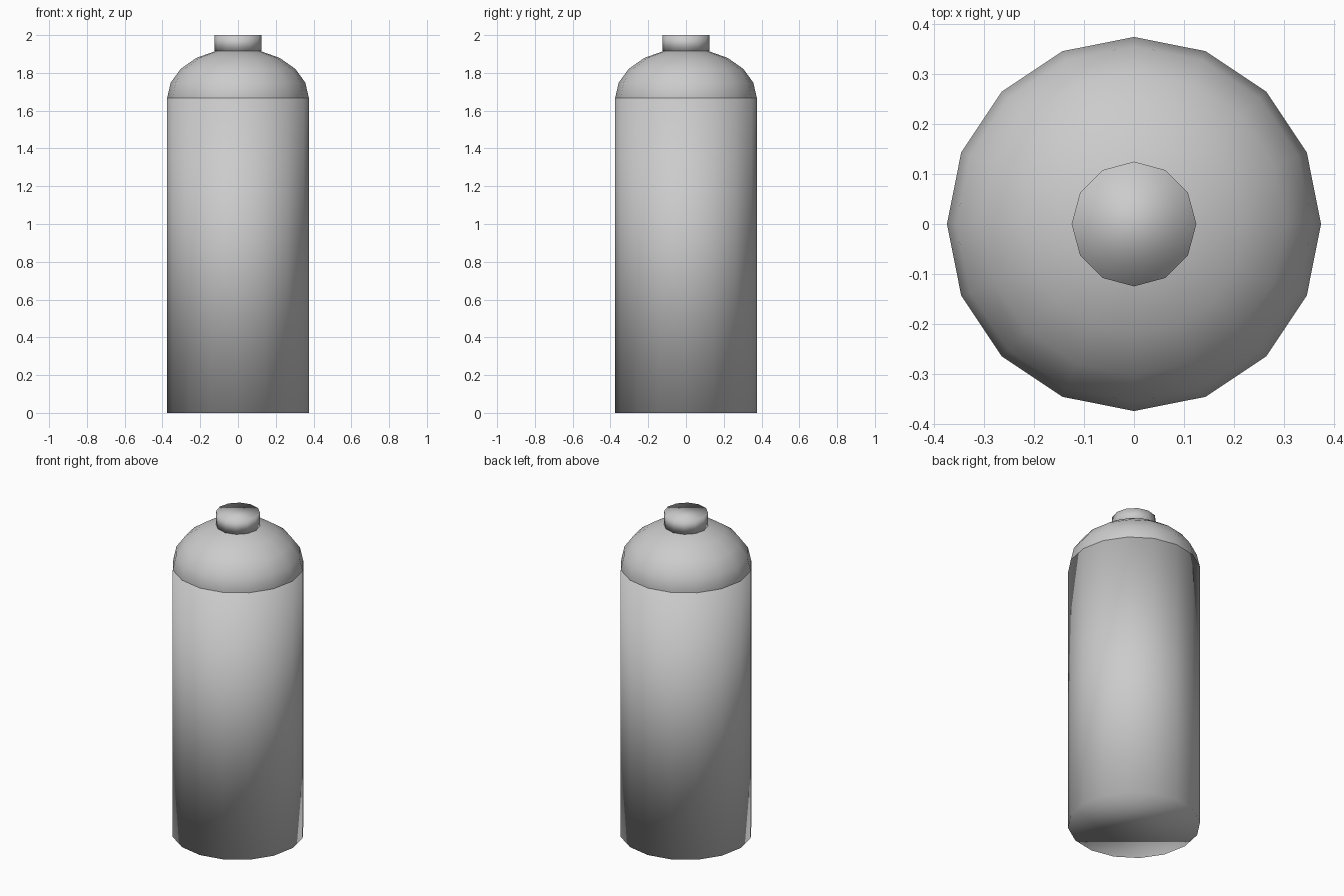
import bpy

if "Cube" in bpy.data.objects:
    bpy.data.objects.remove(bpy.data.objects["Cube"])


def finish(name):
    obj = bpy.context.object
    obj.name = name
    obj.data.name = name
    bpy.ops.object.transform_apply(location=False, rotation=False, scale=True)
    bpy.ops.object.shade_smooth()
    return obj


def cylinder(name, sides, radius, z_low, z_high):
    bpy.ops.mesh.primitive_cylinder_add(
        vertices=sides, radius=radius, depth=z_high - z_low,
        location=(0, 0, (z_low + z_high) / 2))
    return finish(name)


BODY_TOP = 1.667
BODY_RADIUS = 0.375

# Main tank wall
cylinder("body", 16, BODY_RADIUS, 0, BODY_TOP)

# Flattened dome, its lower half sunk into the body
bpy.ops.mesh.primitive_uv_sphere_add(
    segments=16, ring_count=10, radius=BODY_RADIUS, location=(0, 0, BODY_TOP))
bpy.context.object.scale = (1, 1, 0.7)
finish("dome")

# Small round cap on the dome
cylinder("cap", 12, 0.125, 1.917, 2.0)
